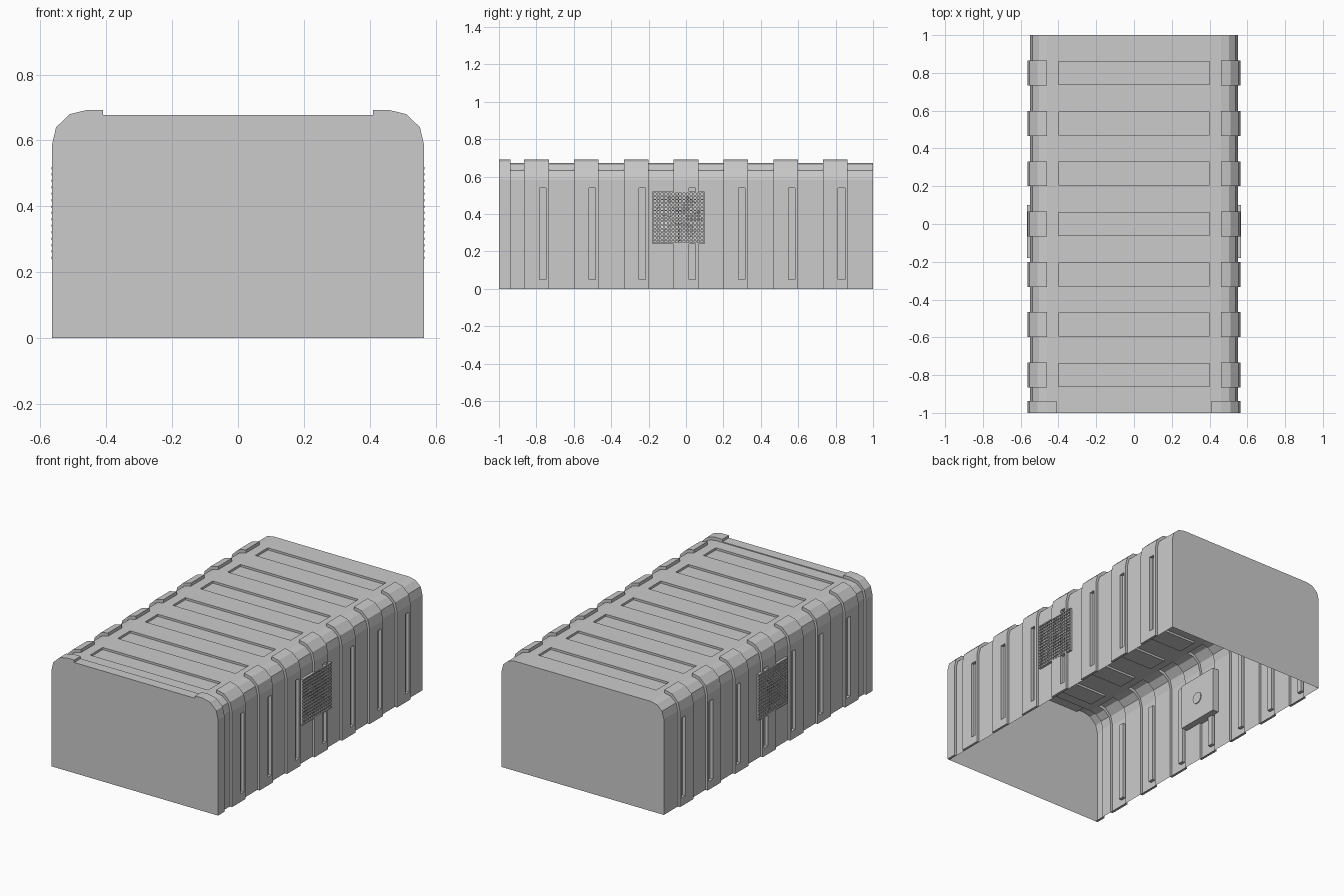
import bpy, bmesh, math
from mathutils import Matrix, Vector

if "Cube" in bpy.data.objects:
    bpy.data.objects.remove(bpy.data.objects["Cube"])

BASE = [(.55, 0), (.55, .585), (.538, .632), (.502, .663), (.46, .672)]
RIB = [(.565, 0), (.565, .585), (.552, .64), (.51, .68), (.46, .692)]
FRONT = RIB + [(.41, .692), (.41, .677)]
RIBS = [(-.865 + .2663 * i, -.733 + .2663 * i) for i in range(7)]
FRONT_END = -.937
VENT_Y, VENT_Z = (-.18, .10), (.24, .52)


def finish(bm, name):
    bmesh.ops.remove_doubles(bm, verts=bm.verts, dist=1e-5)
    bmesh.ops.recalc_face_normals(bm, faces=bm.faces)
    me = bpy.data.meshes.new(name)
    bm.to_mesh(me)
    bm.free()
    ob = bpy.data.objects.new(name, me)
    bpy.context.collection.objects.link(ob)
    return ob


def face(bm, pts):
    return bm.faces.new([bm.verts.new(p) for p in pts])


def recessed(bm, outer, inner, depth, place):
    """Flat panel with a sunken rectangle; place(u, v, d) gives the 3D point."""
    def ring(r, d):
        u0, u1, v0, v1 = r
        return [place(u, v, d) for u, v in ((u0, v0), (u1, v0), (u1, v1), (u0, v1))]
    o, i, s = ring(outer, 0), ring(inner, 0), ring(inner, depth)
    for k in range(4):
        n = (k + 1) % 4
        face(bm, [o[k], o[n], i[n], i[k]])
        face(bm, [i[k], i[n], s[n], s[k]])
    face(bm, s)


def box(bm, lo, hi):
    c = [(a + b) / 2 for a, b in zip(lo, hi)]
    m = Matrix.Translation(c) @ Matrix.Diagonal([b - a for a, b in zip(lo, hi)] + [1])
    bmesh.ops.create_cube(bm, size=1, matrix=m)


# Thin shell, open underneath
bm = bmesh.new()


def sweep(prof, y0, y1, s, first=0):
    for (xa, za), (xb, zb) in list(zip(prof, prof[1:]))[first:]:
        face(bm, [(s * xa, y0, za), (s * xa, y1, za), (s * xb, y1, zb), (s * xb, y0, zb)])


def step(y, s):
    for k in range(4):
        loop = (BASE[k], BASE[k + 1], RIB[k + 1], RIB[k])
        face(bm, [(s * x, y, z) for x, z in loop])


def rib_foot(y0, y1, s):
    face(bm, [(s * .55, y0, 0), (s * .55, y1, 0), (s * .565, y1, 0), (s * .565, y0, 0)])


gaps = list(zip([FRONT_END] + [r[1] for r in RIBS], [r[0] for r in RIBS] + [1]))
for s in (1, -1):
    for y0, y1 in gaps:
        sweep(BASE, y0, y1, s)
    for y0, y1 in RIBS:
        sweep(RIB + [(.46, .672)], y0, y1, s, 1)
        recessed(bm, (y0, y1, 0, .585), (y0 + .081, y0 + .116, .05, .54), .02,
                 lambda u, v, d: (s * (.565 - d), u, v))
        step(y0, s)
        step(y1, s)
        rib_foot(y0, y1, s)
    # front rib
    sweep(FRONT, -1, FRONT_END, s)
    step(FRONT_END, s)
    rib_foot(-1, FRONT_END, s)
    face(bm, [(s * x, FRONT_END, z) for x, z in
              ((.46, .672), (.46, .692), (.41, .692), (.41, .672))])

# Roof strips, with a sunken panel between each pair of ribs
for y0, y1 in gaps:
    face(bm, [(-.46, y0, .672), (.46, y0, .672), (.46, y1, .672), (-.46, y1, .672)])
for y0, y1 in RIBS:
    recessed(bm, (-.46, .46, y0, y1), (-.4, .4, y0 + .005, y1 - .005), .013,
             lambda u, v, d: (u, v, .672 - d))
face(bm, [(-.41, -1, .677), (.41, -1, .677), (.41, FRONT_END, .677), (-.41, FRONT_END, .677)])
face(bm, [(-.41, FRONT_END, .672), (.41, FRONT_END, .672),
          (.41, FRONT_END, .677), (-.41, FRONT_END, .677)])

# End walls
for prof, y in ((FRONT, -1), (BASE, 1)):
    face(bm, [(x, y, z) for x, z in prof] + [(-x, y, z) for x, z in reversed(prof)])

# Square openings for the vents
for axis, limits in ((1, VENT_Y), (2, VENT_Z)):
    for c in limits:
        fs = [f for f in bm.faces if abs(f.calc_center_median().x) > .5
              and -.25 < f.calc_center_median().y < .25]
        geom = list({e for f in fs for e in f.edges} | {v for f in fs for v in f.verts}) + fs
        co, no = Vector((0, 0, 0)), Vector((0, 0, 0))
        co[axis], no[axis] = c, 1
        bmesh.ops.bisect_plane(bm, geom=geom, plane_co=co, plane_no=no)
hole = []
for f in bm.faces:
    c = f.calc_center_median()
    if abs(c.x) > .5 and VENT_Y[0] < c.y < VENT_Y[1] and VENT_Z[0] < c.z < VENT_Z[1]:
        hole.append(f)
bmesh.ops.delete(bm, geom=hole, context='FACES')
finish(bm, "container_shell")

# Vents: housing tray, fan and wire grille, mirrored to the other side
(ya, yb), (za, zb) = VENT_Y, VENT_Z
yc, zc = (ya + yb) / 2, (za + zb) / 2
bm = bmesh.new()
box(bm, (.51, ya, za), (.516, yb, zb))
for y in (ya, yb - .006):
    box(bm, (.516, y, za), (.562, y + .006, zb))
for z in (za, zb - .006):
    box(bm, (.516, ya + .006, z), (.562, yb - .006, z + .006))
housing = finish(bm, "vent_housing")

bm = bmesh.new()
turn = Matrix.Translation((.525, yc, zc)) @ Matrix.Rotation(math.pi / 2, 4, 'Y')
bmesh.ops.create_cone(bm, cap_ends=True, segments=16, radius1=.036, radius2=.036,
                      depth=.04, matrix=turn)
for k in range(7):
    a = k * math.tau / 7
    pts = []
    for r, da, x in ((.03, -.3, .522), (.125, -.2, .522), (.125, .3, .545), (.03, .3, .545)):
        pts.append((x, yc + r * math.cos(a + da), zc + r * math.sin(a + da)))
    face(bm, pts)
fan = finish(bm, "vent_fan")

bm = bmesh.new()
N, W = 15, .0075
for k in range(N):
    t = k / (N - 1) * (yb - ya - W)
    box(bm, (.556, ya + t, za), (.562, ya + t + W, zb))
    box(bm, (.560, ya, za + t), (.566, yb, za + t + W))
grille = finish(bm, "vent_grille")

for ob in (housing, fan, grille):
    m = ob.modifiers.new("mirror", 'MIRROR')
    m.use_axis = (True, False, False)
    m.use_mirror_merge = False
